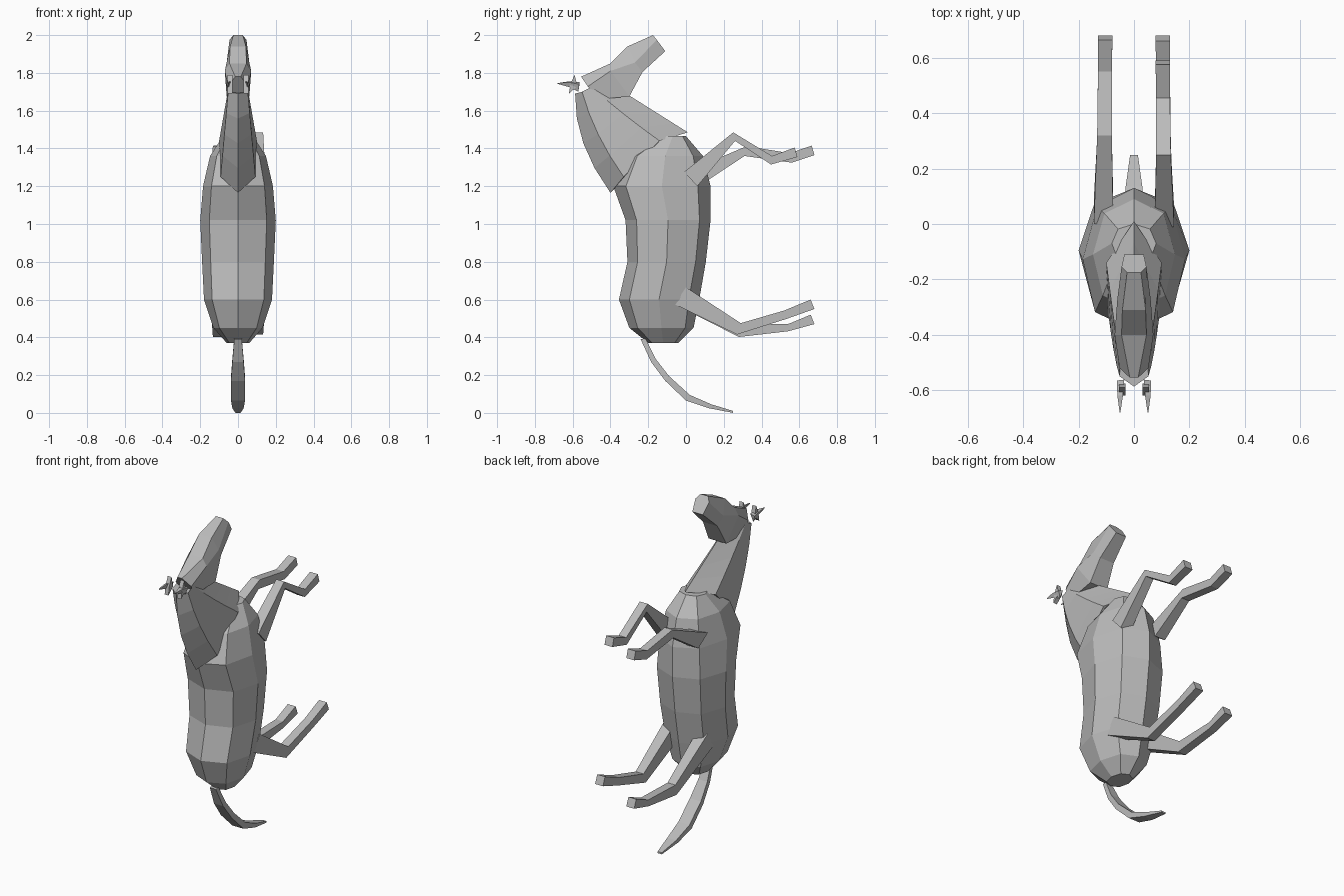
import bpy, bmesh

coat = bpy.data.materials.new("plain grey")
coat.diffuse_color = (0.5, 0.5, 0.5, 1)


def loft(name, rings):
    """Skin a list of equal-length point rings and close both ends."""
    bm = bmesh.new()
    vs = [[bm.verts.new(p) for p in r] for r in rings]
    n = len(vs[0])
    for a, b in zip(vs, vs[1:]):
        for i in range(n):
            j = (i + 1) % n
            bm.faces.new((a[i], a[j], b[j], b[i]))
    bm.faces.new(vs[0][::-1])
    bm.faces.new(vs[-1])
    bmesh.ops.remove_doubles(bm, verts=bm.verts, dist=0.0005)
    bmesh.ops.recalc_face_normals(bm, faces=bm.faces)
    me = bpy.data.meshes.new(name)
    bm.to_mesh(me)
    bm.free()
    me.materials.append(coat)
    ob = bpy.data.objects.new(name, me)
    bpy.context.collection.objects.link(ob)
    return ob


def both_sides(half):
    """Complete a half ring (x >= 0) with its mirror image."""
    return half + [(-x, y, z) for x, y, z in reversed(half) if x > 0]


# Body: stacked octagons (z, y front, y back, half width)
body = []
for z, y0, y1, w in [(.37, -.20, -.04, .06), (.45, -.30, .04, .13),
                     (.60, -.355, .07, .18), (.80, -.31, .105, .19),
                     (1.02, -.32, .13, .20), (1.20, -.385, .13, .185),
                     (1.36, -.31, .09, .148), (1.465, -.14, 0, .08)]:
    m, h = (y0 + y1) / 2, (y1 - y0) / 2
    body.append(both_sides([(0, y0, z), (.76 * w, m - .74 * h, z), (w, m, z),
                            (.72 * w, m + .74 * h, z), (0, y1, z)]))
loft("body", body)

# Neck: section blended from shoulder to head, with an arched crest
low = [(0, -.40, 1.165), (.092, -.33, 1.25), (.10, -.14, 1.44), (0, .01, 1.485)]
high = [(0, -.587, 1.69), (.052, -.55, 1.70), (.05, -.50, 1.725), (0, -.30, 1.68)]
arch = [.05, .025, .01, 0]
neck = []
for i in range(5):
    t = i / 4
    half = []
    for p, q, k in zip(low, high, arch):
        x, y, z = [a + (b - a) * t for a, b in zip(p, q)]
        half.append((x, y - k * 4 * t * (1 - t), z))
    neck.append(both_sides(half))
loft("neck", neck)

# Head: six-sided sections from poll to muzzle (half width, y, z)
head = [
    [(.015, -.555, 1.78), (.052, -.52, 1.728), (.045, -.465, 1.66)],
    [(.045, -.40, 1.85), (.070, -.40, 1.81), (.060, -.30, 1.675)],
    [(.042, -.31, 1.94), (.060, -.27, 1.855), (.048, -.23, 1.805)],
    [(.025, -.175, 2.0), (.045, -.155, 1.975), (.035, -.11, 1.915)],
]
loft("head", [both_sides(h) for h in head])

# Ears: a pointed cone with a thin upright blade at its root
for side, s in (("left", -1), ("right", 1)):
    loft(side + "_ear", [
        [(s * .035, -.562, 1.75), (s * .062, -.565, 1.74), (s * .05, -.57, 1.70)],
        [(s * .040, -.62, 1.755), (s * .060, -.62, 1.75), (s * .05, -.62, 1.725)],
        [(s * .049, -.68, 1.746), (s * .052, -.68, 1.746), (s * .05, -.68, 1.742)]])
    loft(side + "_ear_blade", [
        [(s * x, -.59, 1.79), (s * x, -.575, 1.73),
         (s * x, -.62, 1.69), (s * x, -.612, 1.74)] for x in (.03, .055)])


def leg(name, s, stations):
    """Four-sided limb: (top y, top z, bottom y, bottom z, inner x, outer x)."""
    loft(name, [[(s * a, ty, tz), (s * b, ty, tz), (s * b, by, bz), (s * a, by, bz)]
                for ty, tz, by, bz, a, b in stations])


# Front legs: the right one is bent higher
leg("right_front_leg", 1, [(-.01, 1.275, .06, 1.20, .075, .145),
                           (.25, 1.485, .26, 1.44, .08, .133),
                           (.455, 1.36, .45, 1.315, .08, .13),
                           (.575, 1.405, .59, 1.355, .078, .13)])
leg("left_front_leg", -1, [(.0, 1.275, .09, 1.215, .075, .145),
                           (.32, 1.412, .31, 1.36, .08, .133),
                           (.55, 1.375, .56, 1.325, .08, .13),
                           (.665, 1.415, .68, 1.365, .078, .13)])

# Hind legs
hip = (0, .665, -.06, .575, .075, .145)
leg("right_hind_leg", 1, [hip, (.29, .475, .27, .415, .08, .133),
                          (.52, .542, .53, .497, .08, .13),
                          (.66, .60, .68, .55, .078, .13)])
leg("left_hind_leg", -1, [hip, (.29, .465, .28, .402, .08, .133),
                          (.545, .472, .54, .432, .08, .13),
                          (.66, .52, .68, .47, .078, .13)])

# Tail: flat tapering strip curving back (outer y, z, inner y, z, half width)
tail = []
for y0, z0, y1, z1, w in [(-.24, .39, -.215, .395, .02),
                          (-.185, .27, -.16, .285, .03),
                          (-.11, .17, -.09, .195, .037),
                          (0, .065, .02, .095, .037),
                          (.12, .025, .135, .045, .03),
                          (.25, 0, .25, .01, .014)]:
    tail.append([(-w, y0, z0), (w, y0, z0), (w, y1, z1), (-w, y1, z1)])
loft("tail", tail)
